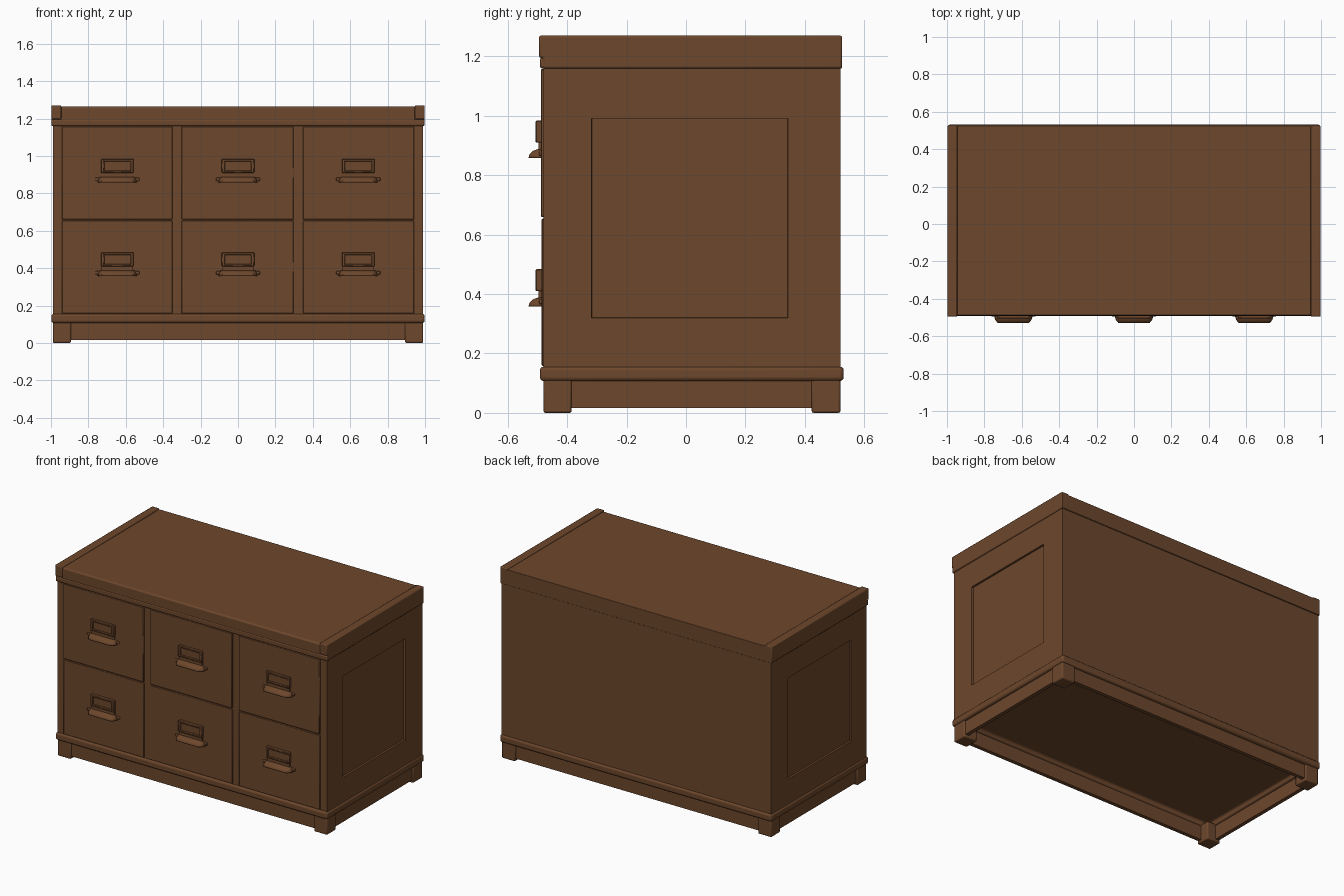
import bpy, bmesh, math

if "Cube" in bpy.data.objects:
    bpy.data.objects.remove(bpy.data.objects["Cube"])

wood = bpy.data.materials.new("brown wood")
wood.diffuse_color = (0.153, 0.063, 0.025, 1)
wood.use_nodes = True
wood.node_tree.nodes["Principled BSDF"].inputs["Base Color"].default_value = wood.diffuse_color


def finish(name, bm, bevel=0.0, segs=2):
    bmesh.ops.recalc_face_normals(bm, faces=bm.faces)
    me = bpy.data.meshes.new(name)
    bm.to_mesh(me)
    bm.free()
    me.materials.append(wood)
    ob = bpy.data.objects.new(name, me)
    bpy.context.collection.objects.link(ob)
    if bevel:
        m = ob.modifiers.new("bevel", 'BEVEL')
        m.width, m.segments = bevel, segs
        m.limit_method = 'ANGLE'
    bpy.context.view_layer.objects.active = ob
    for o in bpy.context.selected_objects:
        o.select_set(False)
    ob.select_set(True)
    bpy.ops.object.shade_smooth_by_angle(angle=math.radians(35))
    return ob


def box_bm(x, y, z):
    bm = bmesh.new()
    bmesh.ops.create_cube(bm, size=1)
    for v in bm.verts:
        v.co = [r[0] if c < 0 else r[1] for r, c in zip((x, y, z), v.co)]
    return bm


def box(name, x, y, z, bevel=0.0, segs=2):
    return finish(name, box_bm(x, y, z), bevel, segs)


def prism_x(name, x, profile, bevel):
    # y-z outline extruded along x
    bm = bmesh.new()
    a, b = [[bm.verts.new((xx, y, z)) for y, z in profile] for xx in x]
    bm.faces.new(a)
    bm.faces.new(b)
    for i in range(len(a)):
        j = (i + 1) % len(a)
        bm.faces.new((a[i], a[j], b[j], b[i]))
    return finish(name, bm, bevel)


def inset(bm, faces, width):
    bmesh.ops.inset_individual(bm, faces=faces, thickness=width, depth=0)


def sink(bm, faces, depth):
    # steep-walled recess
    inset(bm, faces, 0.002)
    for f in faces:
        n = f.normal.copy()
        for v in f.verts:
            v.co -= n * depth


# carcass with a sunken panel on each side
bm = box_bm((-0.99, 0.99), (-0.48, 0.52), (0.15, 1.165))
bm.normal_update()
sides = [f for f in bm.faces if abs(f.normal.x) > 0.9]
inset(bm, sides, 0.165)
for f in sides:
    for v in f.verts:
        v.co.y = -0.318 if v.co.y < 0 else 0.343
        v.co.z = 0.32 if v.co.z < 0.6 else 0.992
sink(bm, sides, 0.012)
finish("carcass", bm)

# top: front rim, board, back strip and end caps notched at the front
box("top_front_rim", (-0.997, 0.997), (-0.492, -0.45), (1.16, 1.195), 0.007)
box("top_board", (-0.95, 0.95), (-0.49, 0.52), (1.165, 1.263), 0.01, 3)
box("top_back_strip", (-0.996, 0.996), (0.48, 0.526), (1.16, 1.263), 0.003)
for s, side in ((-1, "left"), (1, "right")):
    prism_x("top_end_cap_" + side, (s * 0.945, s * 0.998),
            [(-0.495, 1.27), (0.526, 1.27), (0.526, 1.16), (-0.482, 1.16),
             (-0.482, 1.196), (-0.495, 1.196)], 0.006)

# base moulding, hollowed from below
bm = box_bm((-0.998, 0.998), (-0.492, 0.531), (0.107, 0.156))
bm.normal_update()
under = [f for f in bm.faces if f.normal.z < -0.9]
inset(bm, under, 0.075)
sink(bm, under, 0.03)
finish("base_moulding", bm, 0.013, 3)

# plinth boards and feet
for y, n in (((-0.47, -0.445), "front"), ((0.485, 0.51), "back")):
    box("plinth_" + n, (-0.95, 0.95), y, (0.017, 0.12))
for s, side in ((-1, "left"), (1, "right")):
    box("plinth_" + side, sorted((s * 0.955, s * 0.98)), (-0.45, 0.49), (0.017, 0.12))
    for y, n in (((-0.48, -0.385), "front"), ((0.423, 0.52), "back")):
        box(f"foot_{n}_{side}", sorted((s * 0.893, s * 0.99)), y, (0, 0.12), 0.007)


def cup_pull(name, cx, zb, yb):
    # curved hood, open underneath
    bm = bmesh.new()
    rings = []
    for i in range(7):
        t = math.pi / 2 * i / 6
        w, d, z = 0.085 + 0.02 * math.sin(t), 0.002 + 0.042 * math.sin(t), zb + 0.03 * math.cos(t)
        rings.append([bm.verts.new((cx + px, yb - py, z)) for px, py in
                      ((-w, 0), (-w + 0.008, d * 0.6), (-w + 0.022, d),
                       (w - 0.022, d), (w - 0.008, d * 0.6), (w, 0))])
    for a, b in zip(rings, rings[1:]):
        for j in range(5):
            bm.faces.new((a[j], a[j + 1], b[j + 1], b[j]))
    bm.faces.new(rings[0])
    ob = finish(name, bm)
    m = ob.modifiers.new("thickness", 'SOLIDIFY')
    m.thickness, m.offset = 0.004, -1


# drawers with label holders and pulls
for col, (x0, x1, cx) in enumerate(((-0.942, -0.351, -0.645), (-0.302, 0.298, 0.0), (0.347, 0.942, 0.643))):
    for row, (z0, z1, dz, yf) in enumerate(((0.158, 0.654, -0.5, -0.486), (0.66, 1.158, 0.0, -0.489))):
        tag = f"_{col}_{row}"
        box("drawer" + tag, (x0, x1), (yf, -0.46), (z0, z1), 0.003, 1)
        box("label_plate" + tag, (cx - 0.084, cx + 0.084), (-0.496, -0.48), (0.87 + dz, 0.975 + dz))
        box("pull_ears" + tag, (cx - 0.118, cx + 0.118), (-0.495, -0.48), (0.866 + dz, 0.884 + dz), 0.004)
        yr = (-0.506, -0.48)
        for s in (-1, 1):
            box("label_frame_side" + tag, sorted((cx + s * 0.07, cx + s * 0.087)), yr,
                (0.91 + dz, 0.984 + dz), 0.003, 1)
        for a, b in ((0.91, 0.922), (0.971, 0.984)):
            box("label_frame_rail" + tag, (cx - 0.075, cx + 0.075), yr, (a + dz, b + dz), 0.003, 1)
        cup_pull("cup_pull" + tag, cx, 0.859 + dz, -0.486)
